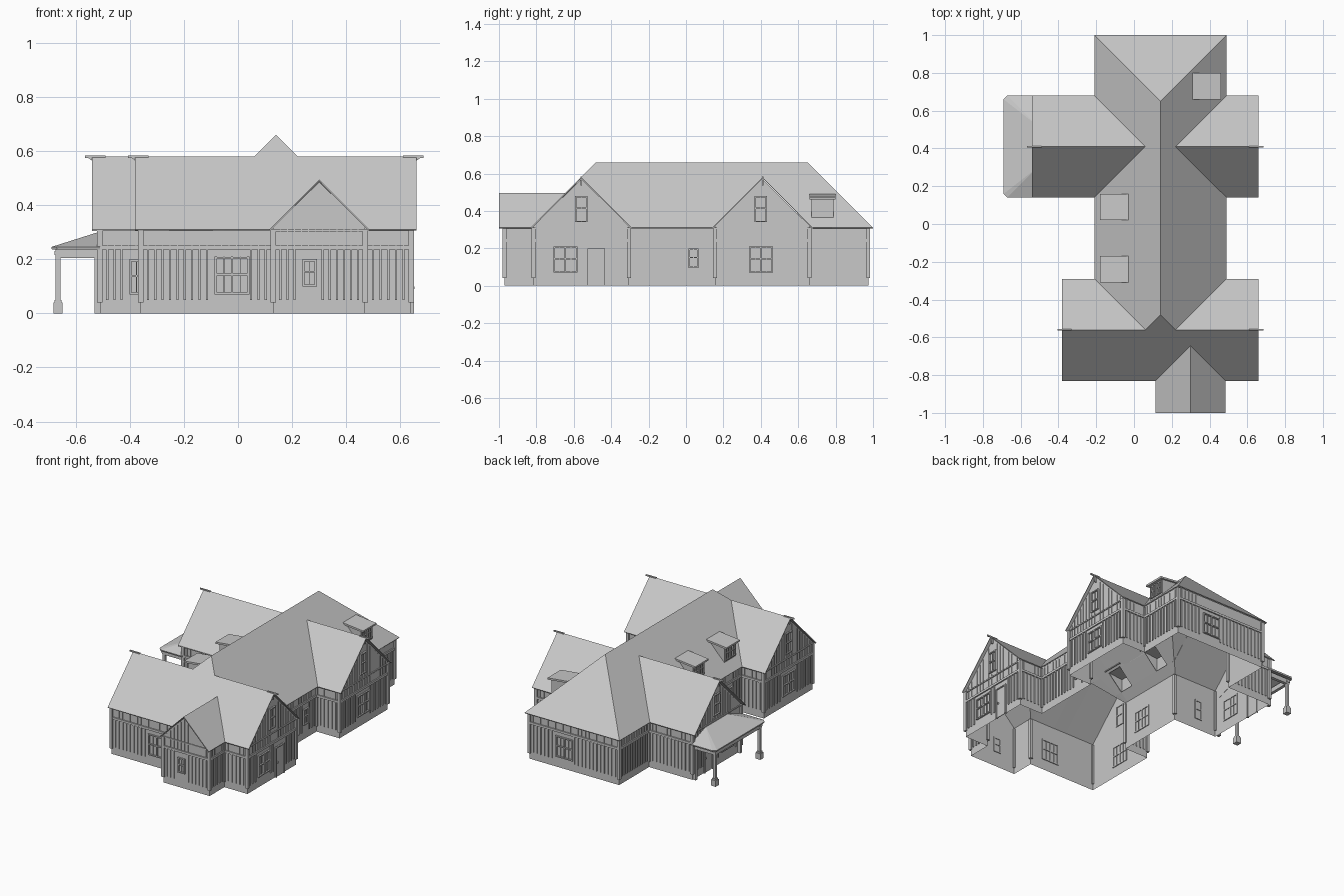
import bpy, bmesh
from mathutils import Vector

cube = bpy.data.objects.get("Cube")
if cube:
    bpy.data.objects.remove(cube)

grey = bpy.data.materials.new("plain_grey")
grey.use_nodes = True
grey.diffuse_color = (0.58, 0.58, 0.58, 1)
grey.node_tree.nodes["Principled BSDF"].inputs["Base Color"].default_value = grey.diffuse_color


def finish(bm, name, thickness=0):
    mesh = bpy.data.meshes.new(name)
    bm.to_mesh(mesh)
    bm.free()
    mesh.materials.append(grey)
    obj = bpy.data.objects.new(name, mesh)
    bpy.context.collection.objects.link(obj)
    if thickness:
        solid = obj.modifiers.new("thickness", "SOLIDIFY")
        solid.thickness = thickness
        solid.offset = -1
    return obj


def box(bm, p, q):
    """Axis-aligned box between two opposite corners."""
    p, q = Vector(p), Vector(q)
    verts = bmesh.ops.create_cube(bm, size=1)["verts"]
    for v in verts:
        v.co = (p + q) / 2 + v.co * Vector(abs(c) for c in q - p)


def face(bm, points, upward=False):
    f = bm.faces.new([bm.verts.new(p) for p in points])
    f.normal_update()
    if upward and f.normal.z < 0:
        f.normal_flip()
    return f


# Roof layout: every slope rises at 45 degrees from the same eave height
EAVE, RIDGE_X, HALF, WING = 0.31, 0.14, 0.35, 0.27
FRONT_Y, BACK_Y = -0.56, 0.41
GABLE_X, GABLE_HALF = 0.30, 0.185


def roof_z(x, y):
    main = min(HALF - abs(x - RIDGE_X), 1 - y, y + 0.83)
    wings = WING - min(abs(y - FRONT_Y), abs(y - BACK_Y))
    return EAVE + max(main, wings, GABLE_HALF - abs(x - GABLE_X))


roof = bmesh.new()


def slope(points):
    face(roof, [(x, y, roof_z(x, y)) for x, y in points], True)


for s in (1, -1):
    eave, valley = RIDGE_X + s * HALF, RIDGE_X + s * (HALF - WING)
    # long main slope, notched by the wing valleys
    slope([(RIDGE_X, -0.48), (valley, FRONT_Y), (eave, FRONT_Y + WING), (eave, BACK_Y - WING),
           (valley, BACK_Y), (eave, BACK_Y + WING), (eave, 1), (RIDGE_X, 0.65)])
    # wing slopes
    back_end, front_end = (0.66, 0.66) if s > 0 else (-0.54, -0.38)
    for end, yc, t in ((back_end, BACK_Y, 1), (back_end, BACK_Y, -1), (front_end, FRONT_Y, 1)):
        slope([(end, yc), (end, yc + t * WING), (eave, yc + t * WING), (valley, yc)])
    # front gable slopes
    side = GABLE_X + s * GABLE_HALF
    slope([(GABLE_X, -1), (side, -1), (side, -0.83), (GABLE_X, -0.83 + GABLE_HALF)])
# hips at both ends, the front one joined to the front wing's outer slope
slope([(RIDGE_X, 0.65), (RIDGE_X + HALF, 1), (RIDGE_X - HALF, 1)])
slope([(0.06, FRONT_Y), (RIDGE_X, -0.48), (0.22, FRONT_Y)])
slope([(-0.38, FRONT_Y), (0.06, FRONT_Y), (0.22, FRONT_Y), (0.66, FRONT_Y), (0.66, -0.83),
       (GABLE_X + GABLE_HALF, -0.83), (GABLE_X, -0.83 + GABLE_HALF),
       (GABLE_X - GABLE_HALF, -0.83), (-0.38, -0.83)])
bmesh.ops.remove_doubles(roof, verts=roof.verts, dist=0.001)
bmesh.ops.triangulate(roof, faces=roof.faces)

# Shed dormers, with the roof opened behind each
for label, s, yc in (("left_back", 1, 0.73), ("right_back", -1, 0.09), ("right_front", -1, -0.24)):
    near, far = RIDGE_X + s * 0.19, RIDGE_X + s * 0.285
    cuts = [((near, 0, 0), (1, 0, 0)), ((far, 0, 0), (1, 0, 0)),
            ((0, yc - 0.05, 0), (0, 1, 0)), ((0, yc + 0.05, 0), (0, 1, 0))]
    for co, no in cuts:
        local = [f for f in roof.faces if s * (f.calc_center_median().x - RIDGE_X) > 0]
        geom = set(local) | {e for f in local for e in f.edges} | {v for f in local for v in f.verts}
        bmesh.ops.bisect_plane(roof, geom=list(geom), plane_co=co, plane_no=no)
    hole = []
    for f in roof.faces:
        c = f.calc_center_median()
        if abs(c.y - yc) < 0.05 and min(near, far) < c.x < max(near, far):
            hole.append(f)
    bmesh.ops.delete(roof, geom=hole, context="FACES")

    bm = bmesh.new()
    front, back = RIDGE_X + s * 0.295, RIDGE_X + s * 0.18
    for t in (-1, 1):
        y = yc + t * 0.058
        face(bm, [(front, y, 0.36), (front, y, 0.467), (back, y, 0.485)])
    face(bm, [(front, yc - 0.058, 0.36), (front, yc + 0.058, 0.36),
              (front, yc + 0.058, 0.467), (front, yc - 0.058, 0.467)])
    for t in (-1, 1):
        a, b = yc + t * 0.006, yc + t * 0.05
        for y in (a, (a + b) / 2, b):
            box(bm, (front, y - 0.003, 0.375), (front + s * 0.008, y + 0.003, 0.46))
        for z in (0.375, 0.418, 0.454):
            box(bm, (front, a, z), (front + s * 0.008, b, z + 0.006))
    finish(bm, "dormer_" + label)
    bm = bmesh.new()
    top, low = RIDGE_X + s * 0.17, RIDGE_X + s * 0.32
    face(bm, [(top, yc - 0.07, 0.49), (low, yc - 0.07, 0.474),
              (low, yc + 0.07, 0.474), (top, yc + 0.07, 0.49)], True)
    finish(bm, "dormer_roof_" + label, 0.012)
finish(roof, "main_roof", 0.006)

# Wall outline, counter-clockwise from the front gable
X0, X1, XE, XW, XF = -0.19, 0.47, 0.64, -0.51, -0.36
Y1, Y2, Y3, Y4 = -0.815, -0.305, 0.155, 0.66
outline = [(0.13, -0.97), (X1, -0.97), (X1, Y1), (XE, Y1), (XE, Y2), (X1, Y2), (X1, Y3), (XE, Y3),
           (XE, Y4), (X1, Y4), (X1, 0.975), (X0, 0.975), (X0, Y4), (XW, Y4), (XW, Y3), (X0, Y3),
           (X0, Y2), (XF, Y2), (XF, Y1), (0.13, Y1)]
gables = {0: 0.485, 3: 0.57, 7: 0.57, 13: 0.57, 17: 0.57}
# Openings per wall: position, width, bottom, top, number of sashes
attic, double = (0.06, 0.34, 0.48, 1), (0.12, 0.07, 0.21, 2)
openings = {0: [(0.265, 0.045, 0.1, 0.2, 1)],
            3: [(-0.645, *double), (-0.48, 0.085, 0, 0.2, 0), (-0.56, *attic)],
            5: [(0.04, 0.045, 0.095, 0.2, 1)],
            7: [(0.4, *double), (0.4, *attic)],
            10: [(0.21, *double)],
            13: [(0.3, *double), (0.5, 0.085, 0, 0.2, 0), (0.41, *attic)],
            14: [(-0.375, 0.045, 0.07, 0.2, 1)],
            15: [(-0.15, *double)],
            17: [(-0.56, *double), (-0.56, *attic)],
            18: [(-0.022, *double)]}

walls, battens, trim, windows, doors = (bmesh.new() for _ in range(5))
for i, start in enumerate(outline):
    a, b = Vector(start), Vector(outline[(i + 1) % len(outline)])
    length = (b - a).length
    d = (b - a) / length
    n = Vector((d.y, -d.x))

    def panel(bm, u0, u1, z0, z1, out, inside=0):
        p, q = a + d * u0 - n * inside, a + d * u1 + n * out
        box(bm, (*p, z0), (*q, z1))

    peak = gables.get(i)
    mid = (a + b) / 2
    top = [(*b, 0.32), (*mid, peak), (*a, 0.32)] if peak else [(*b, 0.32), (*a, 0.32)]
    face(walls, [(*a, 0), (*b, 0)] + top)

    # corner boards and frieze bands
    box(trim, (a.x - 0.01, a.y - 0.01, 0.04), (a.x + 0.01, a.y + 0.01, EAVE))
    panel(trim, 0, length, 0.235, 0.25, 0.008)
    if peak:
        panel(trim, 0, length, 0.303, 0.311, 0.006)

    # windows and doors
    blocked = []
    for pos, width, z0, z1, sashes in openings.get(i, []):
        u = abs(pos - (a.x if abs(d.x) > 0.5 else a.y))
        u0, u1 = u - width / 2, u + width / 2
        blocked.append((u0 - 0.008, u1 + 0.008, z0))
        bm = windows if sashes else doors
        for k in range(max(sashes, 1) + 1):
            c = u0 + (u1 - u0) * k / max(sashes, 1)
            panel(bm, c - 0.004, c + 0.004, z0, z1, 0.01, 0.005)
        levels = (z0, (z0 + z1) / 2, z1 - 0.008) if sashes else (z1 - 0.008,)
        for z in levels:
            panel(bm, u0, u1, z, z + 0.007, 0.01, 0.005)
        for k in range(sashes):
            c = u0 + (u1 - u0) * (k + 0.5) / sashes
            panel(bm, c - 0.0015, c + 0.0015, z0, z1, 0.006, 0.003)
        if not sashes:
            panel(bm, u0, u1, z0, z1, 0.004)
            panel(bm, u0 + 0.014, u0 + 0.02, 0.09, 0.1, 0.012)

    # battens: bold below the band, fine above it
    count = max(2, round(length / 0.027))
    for k in range(1, count):
        u = length * k / count
        hits = [z for u0, u1, z in blocked if u0 < u < u1]
        if not any(z < 0.3 for z in hits):
            panel(battens, u - 0.004, u + 0.004, 0.05, 0.235, 0.006)
        rise = 0.315
        if peak:
            rise += (peak - 0.32) * (1 - abs(2 * u / length - 1))
        if any(z > 0.3 for z in hits):
            rise = 0.335
        panel(battens, u - 0.0015, u + 0.0015, 0.25, rise - 0.005, 0.003)
for bm, name in ((walls, "walls"), (battens, "wall_battens"), (trim, "wall_trim"),
                 (windows, "window_frames"), (doors, "doors")):
    finish(bm, name)

# Ridge beams with king posts at the wing gable peaks
bm = bmesh.new()
for x, yc, s in ((0.66, FRONT_Y, 1), (0.66, BACK_Y, 1), (-0.38, FRONT_Y, -1), (-0.54, BACK_Y, -1)):
    box(bm, (x - s * 0.05, yc - 0.004, 0.574), (x + s * 0.026, yc + 0.004, 0.583))
    box(bm, (x - s * 0.018, yc - 0.004, 0.535), (x - s * 0.006, yc + 0.004, 0.576))
    face(bm, [(x - s * 0.02, yc, 0.55), (x + s * 0.015, yc, 0.575), (x - s * 0.02, yc, 0.575)])
finish(bm, "ridge_brackets")

# Side porch: hipped roof with clipped corners, beams and posts
bm = bmesh.new()
rim = [(XW, 0.14), (-0.67, 0.14), (-0.69, 0.16), (-0.69, 0.66), (-0.67, 0.68), (XW, 0.68)]
rim = [(x, y, 0.245) for x, y in rim]
tops = [(XW, 0.30, 0.302), (XW, 0.52, 0.302)]
for k in range(5):
    crown = [tops[0]] if k < 2 else [tops[1]] if k > 2 else [tops[1], tops[0]]
    face(bm, [rim[k], rim[k + 1]] + crown, True)
bmesh.ops.remove_doubles(bm, verts=bm.verts, dist=0.001)
finish(bm, "porch_roof", 0.01)

bm = bmesh.new()
box(bm, (-0.675, 0.165, 0.205), (-0.655, 0.655, 0.236))
for y in (0.175, 0.645):
    box(bm, (-0.655, y - 0.01, 0.205), (XW, y + 0.01, 0.236))
    box(bm, (-0.53, y - 0.01, 0), (XW, y + 0.01, 0.205))
    for half, z0, z1 in ((0.017, 0, 0.04), (0.013, 0.04, 0.05), (0.009, 0.05, 0.215), (0.013, 0.215, 0.23)):
        box(bm, (-0.665 - half, y - half, z0), (-0.665 + half, y + half, z1))
finish(bm, "porch_frame")
